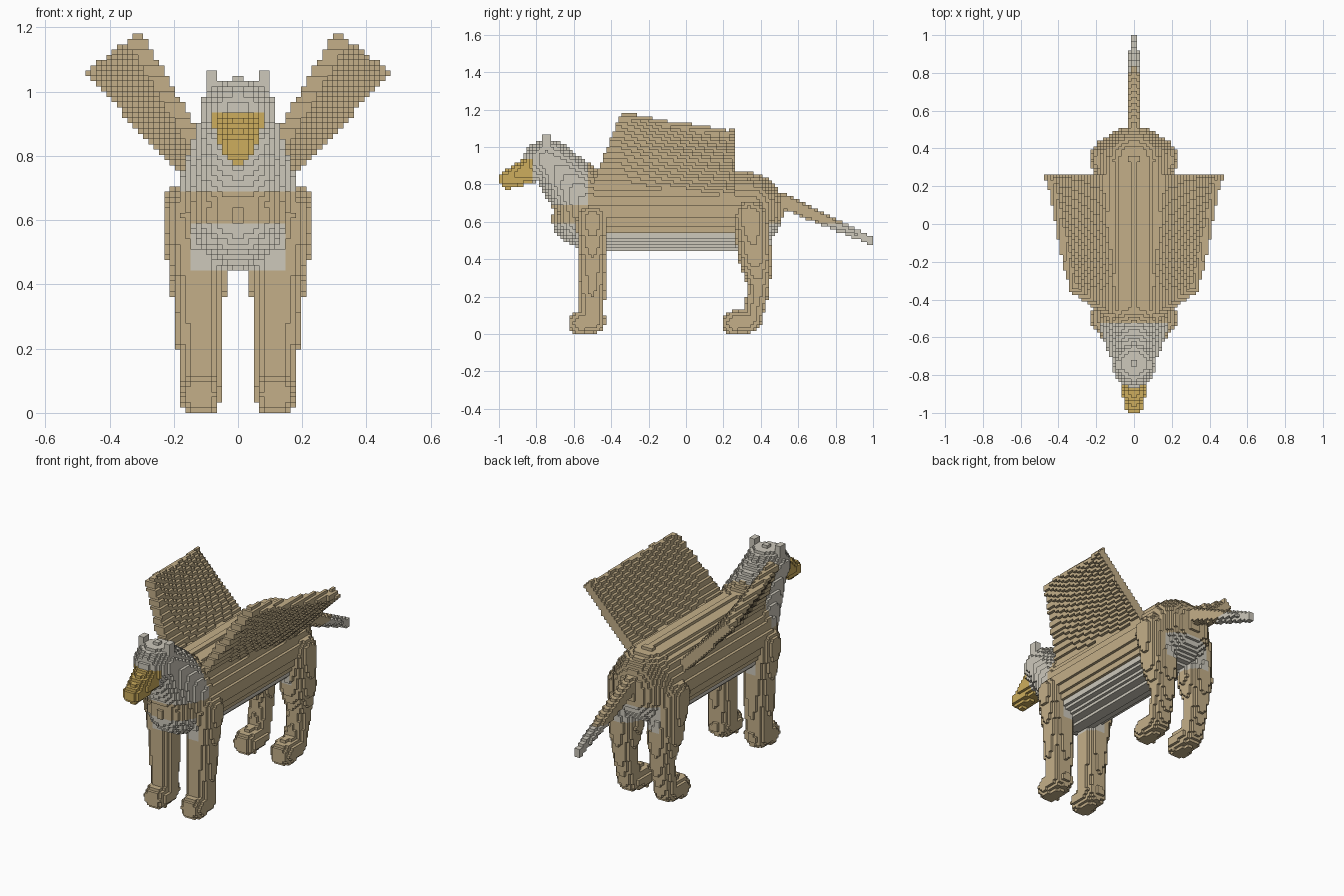
import bpy, math
from mathutils import Vector as V

old = bpy.data.objects.get("Cube")
if old:
    bpy.data.objects.remove(old)

S = 2 / 122  # edge of one small block


def material(name, rgb):
    m = bpy.data.materials.new(name)
    m.use_nodes = True
    m.diffuse_color = (*rgb, 1)
    m.node_tree.nodes["Principled BSDF"].inputs["Base Color"].default_value = (*rgb, 1)
    return m


MATS = [material("tan_fur", (0.55, 0.43, 0.25)),
        material("pale_grey", (0.61, 0.58, 0.50)),
        material("beak_gold", (0.61, 0.42, 0.11))]


def colour(p):
    """Beak gold, grey neck and head, grey underside, tan elsewhere."""
    if p.y < -0.82 and 0.69 < p.z < 0.94:
        return 2
    if p.y < -0.52 and p.z > 0.69:
        return 1
    if abs(p.x) < 0.15 and 0.44 < p.z < 0.595:
        return 1
    return 0


# Solid shapes: each returns (lowest corner, highest corner, inside test)
def ellipsoid(c, r):
    c, r = V(c), V(r)
    return c - r, c + r, lambda p: sum(((p[i] - c[i]) / r[i]) ** 2 for i in range(3)) <= 1


def limb(a, ra, b, rb):
    a, b = V(a), V(b)
    d, r = b - a, max(ra, rb)
    lo = V([min(a[i], b[i]) - r for i in range(3)])
    hi = V([max(a[i], b[i]) + r for i in range(3)])

    def inside(p):
        t = max(0, min(1, (p - a).dot(d) / d.length_squared))
        return (p - a - d * t).length <= ra + (rb - ra) * t
    return lo, hi, inside


def chain(*joints):
    return [limb(a[:3], a[3], b[:3], b[3]) for a, b in zip(joints, joints[1:])]


def box(lo, hi):
    return V(lo), V(hi), lambda p: all(lo[i] <= p[i] <= hi[i] for i in range(3))


def barrel(y0, y1, z, rx, rz):
    return (V((-rx, y0, z - rz)), V((rx, y1, z + rz)),
            lambda p: y0 <= p.y <= y1 and (p.x / rx) ** 2 + ((p.z - z) / rz) ** 2 <= 1)


def wing_panel(half):
    """Twisted slab whose root and tip slide outward towards the rear."""
    root_front, root_rear = V((0.11, 0.80)), V((0.15, 0.75))
    tip_front, tip_rear = V((0.32, 1.165)), V((0.45, 1.065))
    front, rear = -0.35, 0.262

    def inside(p):
        if p.y > rear or p.y < -0.475 + (p.z - 0.86) * 0.4:
            return False
        f = max(0, (p.y - front) / (rear - front))
        root, tip = root_front.lerp(root_rear, f), tip_front.lerp(tip_rear, f)
        d, q = tip - root, V((p.x, p.z)) - root
        t = q.dot(d) / d.length_squared
        return 0 <= t <= 1.02 and (q - d * t).length <= half
    return V((0.05, -0.5, 0.7)), V((0.5, 0.28, 1.2)), inside


def mirrored(shape):
    lo, hi, inside = shape
    return (V((-hi.x, lo.y, lo.z)), V((-lo.x, hi.y, hi.z)),
            lambda p: inside(V((-p.x, p.y, p.z))))


# Parts on the centre line
parts = {
    "body": [barrel(-0.5, 0.34, 0.655, 0.19, 0.207),
             ellipsoid((0, -0.5, 0.615), (0.175, 0.215, 0.165)),
             ellipsoid((0, 0.34, 0.66), (0.19, 0.18, 0.203))],
    "neck": [limb((0, -0.72, 0.92), 0.115, (0, -0.52, 0.69), 0.187)],
    "head": [ellipsoid((0, -0.74, 0.93), (0.117, 0.128, 0.112))],
    "beak": [limb((0, -0.82, 0.885), 0.075, (0, -0.95, 0.828), 0.052)],
    "tail": chain((0, 0.44, 0.745, 0.042), (0, 0.72, 0.62, 0.034), (0, 0.985, 0.5, 0.021)),
}

# Paired parts, given for the left side
pairs = {
    "ear": [box((0.066, -0.765, 0.97), (0.1, -0.715, 1.06))],
    "wing": [wing_panel(0.027)],
    "front_leg": chain((0.117, -0.505, 0.09, 0.066), (0.122, -0.5, 0.38, 0.077),
                       (0.148, -0.5, 0.61, 0.086)),
    "front_foot": [limb((0.117, -0.565, 0.058), 0.066, (0.117, -0.495, 0.07), 0.066)],
    "hind_leg": chain((0.117, 0.355, 0.08, 0.056), (0.12, 0.39, 0.25, 0.058),
                      (0.125, 0.372, 0.4, 0.09), (0.14, 0.34, 0.63, 0.096)),
    "hind_foot": [limb((0.117, 0.255, 0.058), 0.066, (0.117, 0.34, 0.07), 0.063)],
}
for name, shapes in pairs.items():
    parts[name + "_left"] = shapes
    parts[name + "_right"] = [mirrored(s) for s in shapes]

# Fill the shared block grid; the first part to claim a block keeps it
owner = {}
for name, shapes in parts.items():
    for lo, hi, inside in shapes:
        spans = [range(math.floor(lo[i] / S), math.ceil(hi[i] / S) + 1) for i in range(3)]
        for x in spans[0]:
            for y in spans[1]:
                for z in spans[2]:
                    key = (x, y, z)
                    if z >= 0 and key not in owner and inside(V((x + .5, y + .5, z + .5)) * S):
                        owner[key] = name


def block_sides():
    """Six outward directions, each with its four corners in order."""
    for axis in range(3):
        u, v = (axis + 1) % 3, (axis + 2) % 3
        for side in (0, 1):
            step = [0, 0, 0]
            step[axis] = 2 * side - 1
            ring = []
            for a, b in ((0, 0), (1, 0), (1, 1), (0, 1)):
                c = [0, 0, 0]
                c[axis], c[u], c[v] = side, a, b
                ring.append(c)
            yield step, ring if side else ring[::-1]


SIDES = list(block_sides())

# Skin each part with only the block sides that face open space
skins = {name: ({}, [], []) for name in parts}
for cell, name in owner.items():
    index, faces, slots = skins[name]
    x, y, z = cell
    tint = colour(V((x + .5, y + .5, z + .5)) * S)
    for (dx, dy, dz), ring in SIDES:
        if (x + dx, y + dy, z + dz) in owner:
            continue
        faces.append([index.setdefault((x + a, y + b, z + c), len(index)) for a, b, c in ring])
        slots.append(tint)

for name, (index, faces, slots) in skins.items():
    if not faces:
        continue
    mesh = bpy.data.meshes.new(name)
    mesh.from_pydata([V(k) * S for k in index], [], faces)
    for m in MATS:
        mesh.materials.append(m)
    mesh.polygons.foreach_set("material_index", slots)
    mesh.update()
    bpy.context.scene.collection.objects.link(bpy.data.objects.new(name, mesh))
